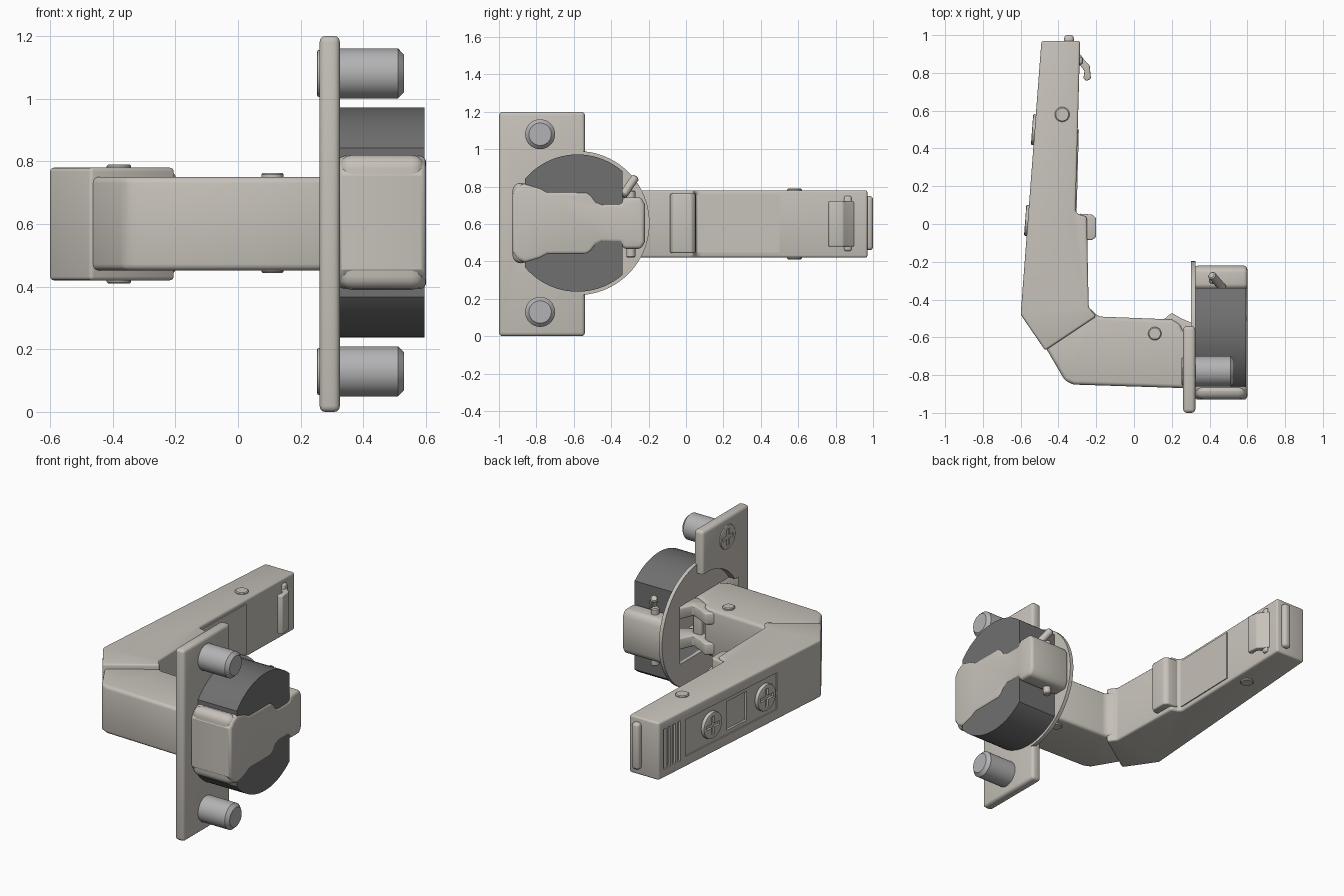
import bpy, bmesh, math
from mathutils import Vector, Matrix

if "Cube" in bpy.data.objects:
    bpy.data.objects.remove(bpy.data.objects["Cube"])

ZC = 0.605      # height of the cup centre
YC = -0.58      # depth of the cup centre


def material(name, col):
    m = bpy.data.materials.new(name)
    m.diffuse_color = (*col, 1)
    m.use_nodes = True
    m.node_tree.nodes["Principled BSDF"].inputs["Base Color"].default_value = m.diffuse_color
    return m


NICKEL = material("nickel", (0.57, 0.54, 0.49))
DARK = material("dark_plastic", (0.16, 0.16, 0.16))
STEEL = material("steel", (0.45, 0.45, 0.46))


def finish(name, bm, mat, bevel=0, segs=3):
    bmesh.ops.recalc_face_normals(bm, faces=bm.faces)
    me = bpy.data.meshes.new(name)
    bm.to_mesh(me)
    bm.free()
    ob = bpy.data.objects.new(name, me)
    bpy.context.collection.objects.link(ob)
    me.materials.append(mat)
    if bevel:
        m = ob.modifiers.new("bevel", 'BEVEL')
        m.width, m.segments, m.limit_method = bevel, segs, 'ANGLE'
        m.angle_limit = math.radians(35)
        apply(ob, m)
    return ob


def apply(ob, mod):
    bpy.context.view_layer.objects.active = ob
    bpy.ops.object.modifier_apply(modifier=mod.name)


def prism(name, pts, axis, lo, hi, mat=NICKEL, bevel=0, segs=3):
    """Extrude a profile: (x, y) points along z, or (y, z) points along x."""
    bm = bmesh.new()
    place = (lambda p, t: (p[0], p[1], t)) if axis == 'z' else (lambda p, t: (t, p[0], p[1]))
    a = [bm.verts.new(place(p, lo)) for p in pts]
    b = [bm.verts.new(place(p, hi)) for p in pts]
    bm.faces.new(a)
    bm.faces.new(b)
    for i in range(len(pts)):
        j = (i + 1) % len(pts)
        bm.faces.new((a[i], a[j], b[j], b[i]))
    return finish(name, bm, mat, bevel, segs)


def box(name, lo, hi, mat=NICKEL, bevel=0, segs=3):
    pts = [(lo[0], lo[1]), (hi[0], lo[1]), (hi[0], hi[1]), (lo[0], hi[1])]
    return prism(name, pts, 'z', lo[2], hi[2], mat, bevel, segs)


def cyl(name, a, b, r, mat=NICKEL, bevel=0, segs=1, sides=40):
    a, b = Vector(a), Vector(b)
    rot = (b - a).to_track_quat('Z', 'Y').to_matrix().to_4x4()
    bm = bmesh.new()
    bmesh.ops.create_cone(bm, cap_ends=True, segments=sides, radius1=r, radius2=r,
                          depth=(b - a).length, matrix=Matrix.Translation((a + b) / 2) @ rot)
    return finish(name, bm, mat, bevel, segs)


def cut(targets, cutter):
    for ob in targets:
        m = ob.modifiers.new("cut", 'BOOLEAN')
        m.operation, m.object, m.solver = 'DIFFERENCE', cutter, 'EXACT'
        apply(ob, m)
    bpy.data.objects.remove(cutter)


def cross_head(name, face, tilt, r, thick=0.03):
    """Screw head facing -x (turned about z by tilt) with a cross slot."""
    ob = cyl(name, (0, 0, 0), (thick, 0, 0), r, NICKEL, 0.006, 2)
    for w, h in ((0.012, r * 0.7), (r * 0.7, 0.012)):
        cut([ob], box("slot_cutter", (-0.02, -w, -h), (0.014, w, h)))
    ob.data.transform(Matrix.Translation(face) @ Matrix.Rotation(tilt, 4, 'Z'))
    return ob


# Long arm, with the end pressed against the short arm at the diagonal seam
long_arm = prism("long_arm", [(-.49, .97), (-.285, .97), (-.31, .07), (-.295, .05), (-.25, .04),
                              (-.24, -.44), (-.2, -.49), (-.47, -.67), (-.6, -.48)],
                 'z', .42, .78, bevel=.022)
# Short arm reaching into the cup
prism("short_arm", [(-.5, -.6), (-.24, -.44), (-.19, -.49), (.2, -.505), (.245, -.53), (.26, -.57),
                    (.4, -.64), (.4, -.82), (.3, -.87), (-.32, -.85), (-.365, -.83)],
      'z', .452, .75, bevel=.02)

# Recesses on the sloping outer face of the long arm
TILT = -math.atan2(.11, 1.45)


def outer_x(y):
    return -.49 - (.97 - y) * .11 / 1.45


def outer_recess(y0, y1, z0, z1, depth):
    y = (y0 + y1) / 2
    h = (y1 - y0) / 2
    c = box("recess_cutter", (-.05, -h, z0), (depth, h, z1))
    c.data.transform(Matrix.Translation((outer_x(y), y, 0)) @ Matrix.Rotation(TILT, 4, 'Z'))
    cut([long_arm], c)


outer_recess(-.09, .73, .485, .715, .008)
outer_recess(.175, .355, .51, .69, .022)
for i in range(4):
    y = .775 + i * .044
    outer_recess(y, y + .022, .475, .725, .014)
for n, y in (("adjuster_screw_rear", .5), ("adjuster_screw_front", .02)):
    cross_head(n, (outer_x(y) - .014, y, .6), TILT, .082)

# Inner face details: cover strip, ridge, release clip and end tab
prism("inner_cover", [(-.33, .05), (-.304, .05), (-.292, .5), (-.33, .5)], 'z', .447, .757)
prism("inner_ridge", [(-.27, -.085), (-.225, -.085), (-.2, -.07), (-.2, .03), (-.22, .05), (-.29, .055)],
      'z', .445, .762, bevel=.008)
prism("release_clip", [(-.32, .9), (-.285, .9), (-.265, .87), (-.235, .84), (-.228, .77), (-.25, .757),
                       (-.268, .77), (-.262, .81), (-.285, .84), (-.32, .85)],
      'z', .48, .72, bevel=.006)
box("clip_root", (-.31, .845, .455), (-.272, .885, .75), bevel=.012)
box("end_tab", (-.37, .94, .46), (-.318, 1, .75), bevel=.018)

# Rivets through both arms
cyl("long_arm_rivet", (-.38, .58, .41), (-.38, .58, .79), .039, bevel=.005)
cyl("short_arm_rivet", (.11, -.58, .443), (.11, -.58, .763), .035, bevel=.005)

# Mounting plate and round flange
plate = box("mounting_plate", (.26, -1, 0), (.325, -.54, 1.2), bevel=.02)
cut([plate], cyl("round_cutter", (.2, YC, ZC), (.305, YC, ZC), .33, sides=72))
flange = cyl("cup_flange", (.302, YC, ZC), (.325, YC, ZC), .385, sides=80)

# Dark cup body: a disc clipped front and back
body = cyl("cup_body", (.32, YC, ZC), (.594, YC, ZC), .367, DARK, sides=80)
cut([body], box("front_clip", (0, -1.2, 0), (1, -.86, 1.3)))
cut([body], box("back_clip", (0, -.34, 0), (1, 0, 1.3)))

# Metal cup strap, outlined on one side and mirrored
half = [(-.93, .15), (-.905, .19), (-.86, .215), (-.78, .19), (-.74, .168), (-.53, .168), (-.505, .15),
        (-.48, .115), (-.45, .103), (-.35, .103), (-.335, .138), (-.24, .138), (-.22, .1)]
outline = [(y, ZC + h) for y, h in half] + [(y, ZC - h) for y, h in reversed(half)]
strap = prism("cup_strap", outline, 'x', .32, .6, bevel=.022)
# Full-width front wall of the cup
front_wall = box("cup_front_wall", (.32, -.928, .39), (.598, -.84, .82), bevel=.045, segs=4)

# Hollow the cup
cut([plate, flange, body, front_wall],
    box("cavity_cutter", (.2, -.89, .425), (.55, -.37, .785)))
cut([strap], box("strap_cutter", (.2, -.891, .426), (.551, -.371, .784)))
box("cup_floor", (.545, -.9, .42), (.585, -.36, .79))

# Dowels and their screws in the plate
for side, z in (("upper", 1.08), ("lower", .13)):
    cyl(side + "_dowel", (.3, -.78, z), (.53, -.78, z), .08, STEEL, .02)
    cross_head(side + "_plate_screw", (.252, -.78, z), 0, .075)

# Hinge links and pins inside the cup
for side, z0, z1 in (("upper", .66, .735), ("lower", .47, .545)):
    prism(side + "_link", [(.14, -.52), (.2, -.47), (.25, -.5), (.32, -.53), (.36, -.44), (.44, -.4),
                           (.5, -.44), (.5, -.53), (.36, -.62), (.18, -.62)], 'z', z0, z1, bevel=.012)
box("link_bridge", (.28, -.6, .5), (.34, -.55, .7), bevel=.01)
cyl("link_pin", (.45, -.45, .43), (.45, -.45, .78), .024, sides=24)
cyl("spring_pin", (.42, -.295, .42), (.42, -.295, .78), .024, bevel=.006, sides=24)
cyl("spring_tail", (.41, -.27, .85), (.47, -.34, .75), .022, bevel=.006, sides=24)

# Smooth shading with sharp creases
bpy.ops.object.select_all(action='SELECT')
bpy.ops.object.shade_smooth_by_angle(angle=math.radians(30))
